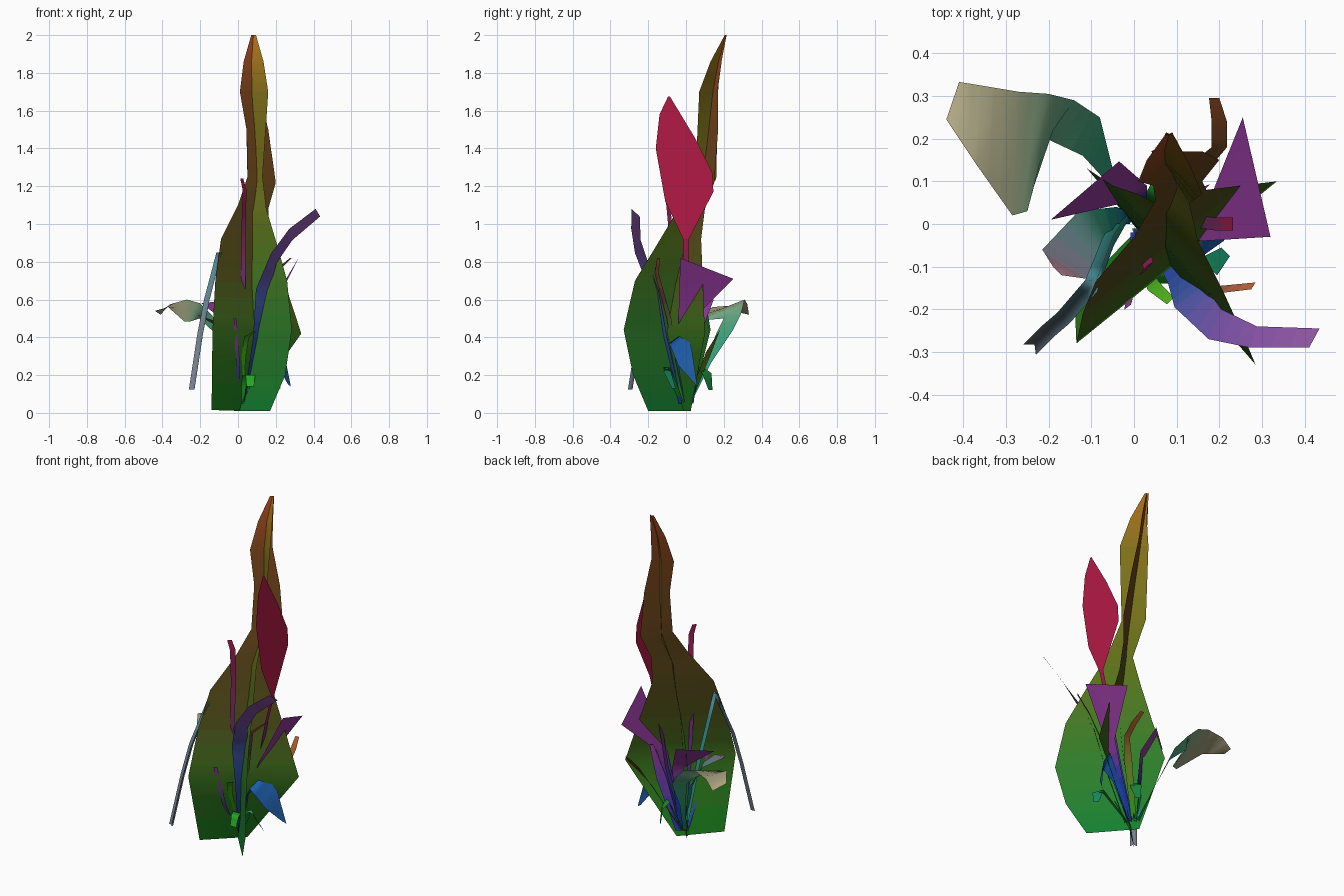
import bpy
from mathutils import Vector

SUB = 3  # colour steps per blade segment


def blend(stops, t):
    f = min(max(t, 0), 0.9999) * (len(stops) - 1)
    i = int(f)
    return [a + (b - a) * (f - i) for a, b in zip(stops[i], stops[i + 1])]


def blade(name, edges, stops, fold=(0, 0, 0)):
    """Thin sheet between two edge polylines, tinted from root to tip; fold offsets the midrib."""
    rows = []
    for (a, b), (c, d) in zip(edges, edges[1:]):
        for k in range(SUB):
            rows.append((Vector(a).lerp(Vector(c), k / SUB), Vector(b).lerp(Vector(d), k / SUB)))
    rows.append((Vector(edges[-1][0]), Vector(edges[-1][1])))
    verts = [p for l, r in rows for p in (l, (l + r) / 2 + Vector(fold), r)]
    faces = []
    for i in range(len(rows) - 1):
        for j in range(2):
            k = 3 * i + j
            faces.append((k, k + 1, k + 4, k + 3))
    me = bpy.data.meshes.new(name)
    me.from_pydata(verts, [], faces)
    n = len(rows) - 1
    for i in range(n):
        m = bpy.data.materials.new(f"{name}_{i}")
        m.diffuse_color = (*blend(stops, (i + 0.5) / n), 1)
        me.materials.append(m)
    for i, p in enumerate(me.polygons):
        p.material_index = i // 2
        p.use_smooth = True
    bpy.context.collection.objects.link(bpy.data.objects.new(name, me))


def strip(name, rows, stops, fold=(0, 0, 0)):
    """Blade from rows of centre x, y, z and half-width x, y, z."""
    blade(name, [((x - a, y - b, z - c), (x + a, y + b, z + c)) for x, y, z, a, b, c in rows],
          stops, fold)


GREEN, BLUE, TEAL = (.01, .3, .01), (.01, .04, .4), (.01, .3, .18)
PURPLE, CRIMSON = (.28, .04, .32), (.45, .01, .06)

# Two tall crossed blades
blade("tall_blade_brown", [
    ((-.14, -.165, .015), (.045, .025, .01)),
    ((-.135, -.28, .44), (.335, .10, .42)),
    ((-.12, -.21, .7), (.25, .09, .68)),
    ((-.09, -.135, .92), (.17, .08, .92)),
    ((0, -.03, 1.1), (.16, .1, 1.08)),
    ((.05, .055, 1.25), (.20, .15, 1.22)),
    ((.045, .09, 1.5), (.16, .17, 1.5)),
    ((.01, .10, 1.7), (.11, .17, 1.72)),
    ((.03, .15, 1.86), (.10, .19, 1.87)),
    ((.07, .205, 2), (.09, .215, 2))],
    [(.005, .2, .01), (.08, .075, .01), (.12, .06, .01), (.18, .055, .01), (.38, .06, .015)])
blade("tall_blade_olive", [
    ((.17, -.20, .01), (-.02, .02, .01)),
    ((.25, -.28, .2), (-.06, .07, .2)),
    ((.285, -.33, .44), (-.11, .13, .44)),
    ((.26, -.27, .7), (-.05, .09, .68)),
    ((.21, -.16, .88), (.01, .07, .88)),
    ((.15, -.04, 1.08), (.05, .05, 1.05)),
    ((.13, .05, 1.25), (.05, .16, 1.24)),
    ((.16, .07, 1.7), (.04, .17, 1.7)),
    ((.135, .13, 1.86), (.06, .18, 1.86)),
    ((.095, .205, 2), (.075, .215, 2))],
    [(.005, .22, .03), (.03, .2, .02), (.1, .16, .01), (.2, .16, .01), (.45, .17, .01)])

# Crimson leaf on a thin stalk
strip("crimson_stalk", [
    (.02, 0, .06, 0, .012, 0), (.12, .01, .4, 0, .015, 0),
    (.19, 0, .75, 0, .015, 0), (.232, 0, .92, 0, .015, 0)], [BLUE, (.12, .03, .15), CRIMSON])
blade("crimson_leaf", [
    ((.232, -.015, .92), (.232, .015, .92)),
    ((.232, -.11, 1.12), (.232, .145, 1.17)),
    ((.232, -.16, 1.4), (.232, .14, 1.27)),
    ((.232, -.14, 1.58), (.232, .045, 1.46)),
    ((.232, -.095, 1.675), (.232, -.085, 1.675))], [CRIMSON, CRIMSON])

# Purple flared leaves
blade("right_flared_leaf", [
    ((.03, -.01, .06), (.03, .02, .06)),
    ((.10, -.03, .3), (.10, .02, .3)),
    ((.16, -.04, .5), (.17, .04, .5)),
    ((.32, -.03, .82), (.255, .25, .71))], [BLUE, BLUE, PURPLE, PURPLE])
blade("left_flared_leaf", [
    ((0, .02, .06), (.03, .03, .06)),
    ((-.01, .05, .3), (.03, .07, .3)),
    ((-.02, .05, .45), (.03, .09, .45)),
    ((-.195, .01, .58), (-.035, .147, .6))], [BLUE, BLUE, PURPLE, PURPLE])

# Ribbon arching to the right
strip("arching_ribbon", [
    (.04, -.03, .05, .01, .01, 0), (.10, -.12, .4, .02, .02, 0),
    (.13, -.17, .65, .035, .025, -.005), (.19, -.235, .82, .015, .035, -.025),
    (.28, -.265, .945, .008, .025, -.03), (.423, -.267, 1.06, .012, .022, -.02)],
    [BLUE, (.04, .1, .4), (.2, .08, .38), (.3, .1, .4)])

# Ribbon folded over to the left
strip("drooping_ribbon", [
    (-.02, .02, .08, .008, -.008, 0), (-.06, -.04, .45, .012, -.012, 0),
    (-.10, -.145, .85, .014, -.014, 0), (-.165, -.22, .6, .015, -.012, 0),
    (-.20, -.25, .42, .015, -.012, 0), (-.245, -.295, .125, .015, -.012, 0)],
    [TEAL, (.05, .25, .28), (.15, .22, .28), (.2, .22, .28)], fold=(.012, .012, 0))

# Pale leaf curling to the back left
blade("pale_curled_leaf", [
    ((0, .03, .06), (-.02, .02, .06)),
    ((-.05, .13, .26), (-.065, .10, .26)),
    ((-.08, .25, .44), (-.12, .16, .42)),
    ((-.14, .29, .52), (-.205, .20, .50)),
    ((-.20, .305, .58), (-.25, .03, .485)),
    ((-.27, .31, .60), (-.285, .02, .485)),
    ((-.36, .325, .575), (-.37, .14, .56)),
    ((-.41, .333, .52), (-.44, .245, .54))],
    [TEAL, (.04, .36, .2), (.15, .38, .22), (.37, .37, .22), (.48, .42, .25)])

# Teal leaf turning pink on the left
blade("pink_leaf", [
    ((0, .02, .05), (-.01, 0, .05)),
    ((-.04, .04, .32), (-.04, 0, .32)),
    ((-.13, .03, .47), (-.08, -.05, .46)),
    ((-.215, -.06, .52), (-.10, -.13, .48)),
    ((-.19, -.10, .50), (-.17, -.12, .5))], [BLUE, TEAL, (.15, .2, .25), (.4, .16, .2)])

# Blue leaf drooping to the right
blade("blue_leaf", [
    ((.04, -.01, .06), (.04, .01, .06)),
    ((.10, -.06, .3), (.10, -.01, .3)),
    ((.14, -.09, .37), (.17, 0, .43)),
    ((.21, -.04, .25), (.24, .03, .34)),
    ((.265, .05, .15), (.28, .06, .14))], [BLUE, (.01, .1, .4), (.02, .14, .45)])

# Narrow blades: rows of centre and half-width
strip("rust_blade", [
    (.02, .02, .06, .01, -.01, 0), (.14, .12, .32, .015, -.015, 0),
    (.20, .18, .44, .018, 0, 0), (.20, .24, .5, .018, 0, 0), (.188, .295, .55, .012, 0, 0)],
    [GREEN, (.25, .08, .02), (.4, .1, .02)])
strip("orange_blade", [
    (.03, -.02, .06, .01, .01, 0), (.12, -.09, .5, .012, .012, 0),
    (.19, -.155, .74, .012, .01, 0), (.28, -.145, .82, .005, .008, 0)],
    [GREEN, (.15, .05, .05), (.5, .13, .04)])
strip("red_blade", [
    (.01, -.01, .06, .01, 0, 0), (.02, -.06, .4, .012, 0, 0), (.028, -.095, .7, .013, 0, 0),
    (.03, -.085, 1.0, .011, .01, 0), (.035, -.10, 1.18, .01, .012, 0),
    (.02, -.11, 1.24, .008, .01, 0)], [BLUE, (.2, .02, .12), CRIMSON])
strip("lime_blade", [
    (.01, -.02, .04, .01, 0, 0), (.03, -.11, .3, .012, .005, 0),
    (.045, -.145, .4, .013, .01, 0), (.085, -.18, .43, .008, .008, 0)],
    [GREEN, (.08, .4, .01)])
strip("front_spike", [
    (0, -.02, .06, .008, 0, 0), (0, -.13, .25, .01, .004, 0),
    (-.015, -.195, .5, .008, .006, 0)], [BLUE, (.06, .06, .2), PURPLE])
strip("right_sprout", [
    (.03, -.02, .05, .01, .01, 0), (.13, -.1, .24, .02, .02, 0),
    (.175, -.1, .22, .02, -.02, 0), (.215, -.065, .13, .01, -.01, 0)], [GREEN, TEAL])
strip("back_sprout", [
    (.01, .02, .05, .01, 0, 0), (.06, .08, .24, .02, -.015, 0), (.08, .11, .21, .02, -.025, 0),
    (.08, .13, .12, .01, -.01, 0)], [GREEN, (.01, .2, .05)])
strip("front_sprout", [
    (.01, -.01, .01, .015, 0, 0), (.05, -.08, .2, .025, 0, 0), (.065, -.12, .2, .025, 0, 0),
    (.065, -.14, .14, .02, 0, 0)], [GREEN, (.02, .4, .02)])
strip("inner_spike", [
    (.03, .03, .05, .01, .01, 0), (.12, .06, .35, .02, .02, 0),
    (.17, .085, .55, .008, .008, 0)], [BLUE, PURPLE])
